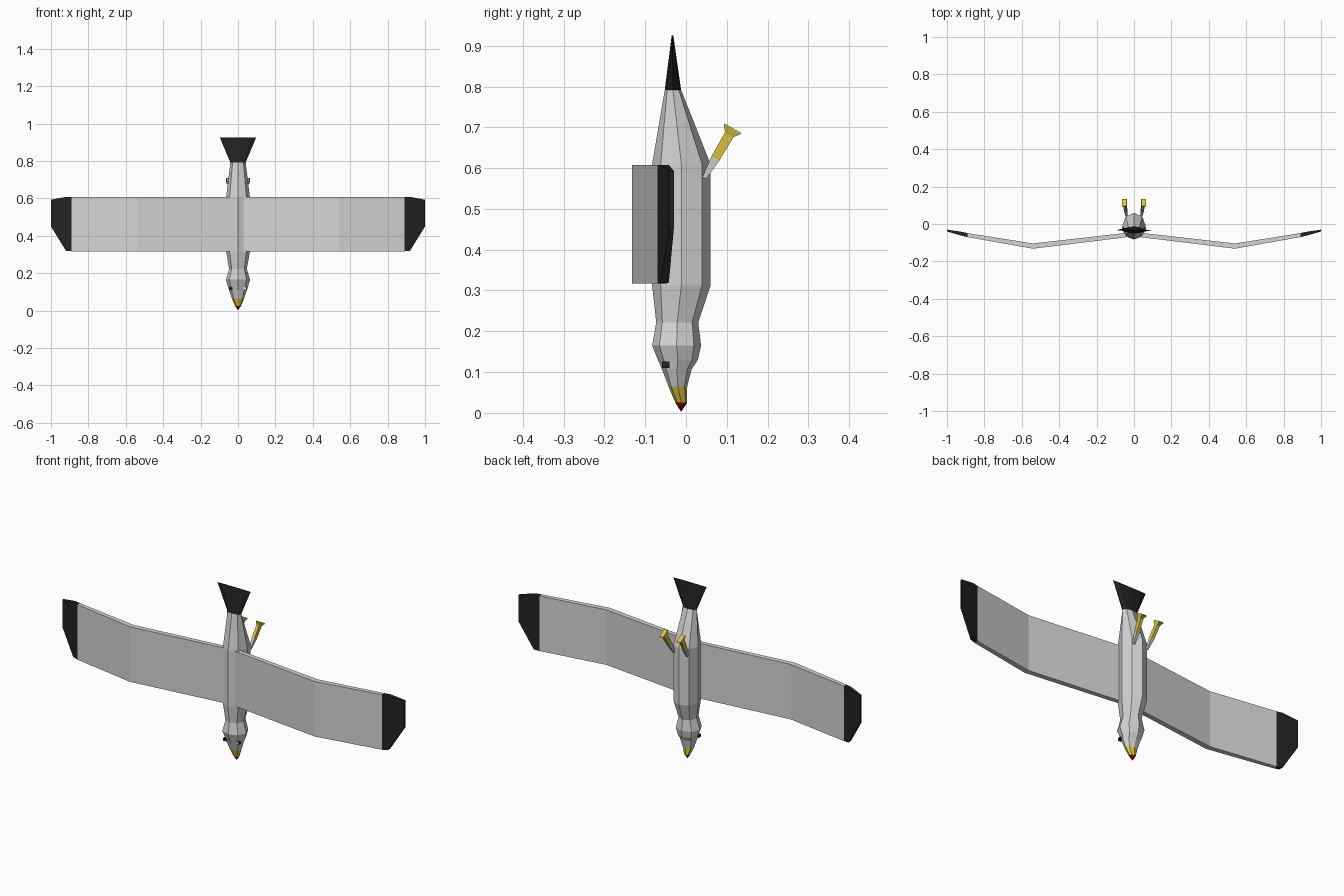
import bpy, bmesh, math
from mathutils import Vector

if "Cube" in bpy.data.objects:
    bpy.data.objects.remove(bpy.data.objects["Cube"])


def material(name, rgb):
    m = bpy.data.materials.new(name)
    m.diffuse_color = (*rgb, 1)
    m.use_nodes = True
    m.node_tree.nodes["Principled BSDF"].inputs["Base Color"].default_value = m.diffuse_color
    return m


GREY = material("feather grey", (0.66, 0.66, 0.66))
BLACK = material("feather black", (0.016, 0.016, 0.016))
YELLOW = material("beak yellow", (0.68, 0.56, 0.05))
RED = material("beak tip red", (0.35, 0.0, 0.0))
WHITE = material("eye white", (0.9, 0.9, 0.9))


def loft(name, rings, mats, band_mats):
    """Skin equal-length point rings; one material index per band."""
    bm = bmesh.new()
    vs = [[bm.verts.new(p) for p in r] for r in rings]
    n = len(rings[0])
    for a, b, mi in zip(vs, vs[1:], band_mats):
        for i in range(n):
            j = (i + 1) % n
            bm.faces.new((a[i], a[j], b[j], b[i])).material_index = mi
    bm.faces.new(vs[0][::-1]).material_index = band_mats[0]
    bm.faces.new(vs[-1]).material_index = band_mats[-1]
    bmesh.ops.recalc_face_normals(bm, faces=bm.faces)
    return finish(name, bm, mats)


def finish(name, bm, mats):
    me = bpy.data.meshes.new(name)
    bm.to_mesh(me)
    bm.free()
    for m in mats:
        me.materials.append(m)
    ob = bpy.data.objects.new(name, me)
    bpy.context.collection.objects.link(ob)
    return ob


def octagon(z, front, back, hx):
    c, hy = (front + back) / 2, (back - front) / 2
    return [(hx * math.cos(k * math.pi / 4), c + hy * math.sin(k * math.pi / 4), z)
            for k in range(8)]


# Body, beak and tail: z, front y, back y, half width
sections = [
    (0.004, -0.013, -0.011, 0.001),
    (0.025, -0.026, 0.003, 0.016),
    (0.065, -0.043, 0.003, 0.033),
    (0.107, -0.059, 0.014, 0.047),
    (0.130, -0.069, 0.029, 0.054),
    (0.165, -0.083, 0.037, 0.065),
    (0.222, -0.073, 0.030, 0.047),
    (0.312, -0.083, 0.060, 0.063),
    (0.610, -0.083, 0.060, 0.063),
    (0.792, -0.052, -0.012, 0.041),
    (0.925, -0.035, -0.031, 0.097),
]
loft("body", [octagon(*s) for s in sections], [GREY, YELLOW, RED, BLACK],
     [2, 1, 0, 0, 0, 0, 0, 0, 0, 3])

# Wings: x, front y, back y, low z, high z
stations = [
    (0.00, -0.066, -0.043, 0.317, 0.608),
    (0.54, -0.132, -0.104, 0.317, 0.608),
    (0.89, -0.070, -0.049, 0.317, 0.608),
    (0.92, -0.063, -0.042, 0.320, 0.608),
    (1.00, -0.040, -0.030, 0.450, 0.593),
]
for side, label in ((1, "right"), (-1, "left")):
    rings = [[(side * x, f, lo), (side * x, b, lo), (side * x, b, hi), (side * x, f, hi)]
             for x, f, b, lo, hi in stations]
    loft(label + "_wing", rings, [GREY, BLACK], [0, 0, 1, 1])

    # Leg with flared foot, square rings across a slanted axis
    axis = Vector((0, 0.50, 0.866))
    across = Vector((0, 0.866, -0.50))

    def square(t, hw, ht):
        c = Vector((side * (0.040 + 0.08 * t), 0.047, 0.580)) + axis * t
        return [c + Vector((sx * hw, 0, 0)) + across * sy * ht
                for sx, sy in ((-1, -1), (1, -1), (1, 1), (-1, 1))]

    loft(label + "_leg",
         [square(-0.005, 0.004, 0.005), square(0.050, 0.008, 0.011),
          square(0.118, 0.008, 0.012), square(0.132, 0.012, 0.023),
          square(0.136, 0.012, 0.023)],
         [GREY, YELLOW], [0, 1, 1, 1])

    # Eye block
    bm = bmesh.new()
    bmesh.ops.create_cube(bm, size=1)
    bmesh.ops.scale(bm, vec=(0.016, 0.018, 0.015), verts=bm.verts)
    bmesh.ops.translate(bm, vec=(side * 0.037, -0.050, 0.118), verts=bm.verts)
    bm.normal_update()
    for f in bm.faces:
        f.material_index = int(side > 0 and f.normal.y < -0.5)
    finish(label + "_eye", bm, [BLACK, WHITE])
